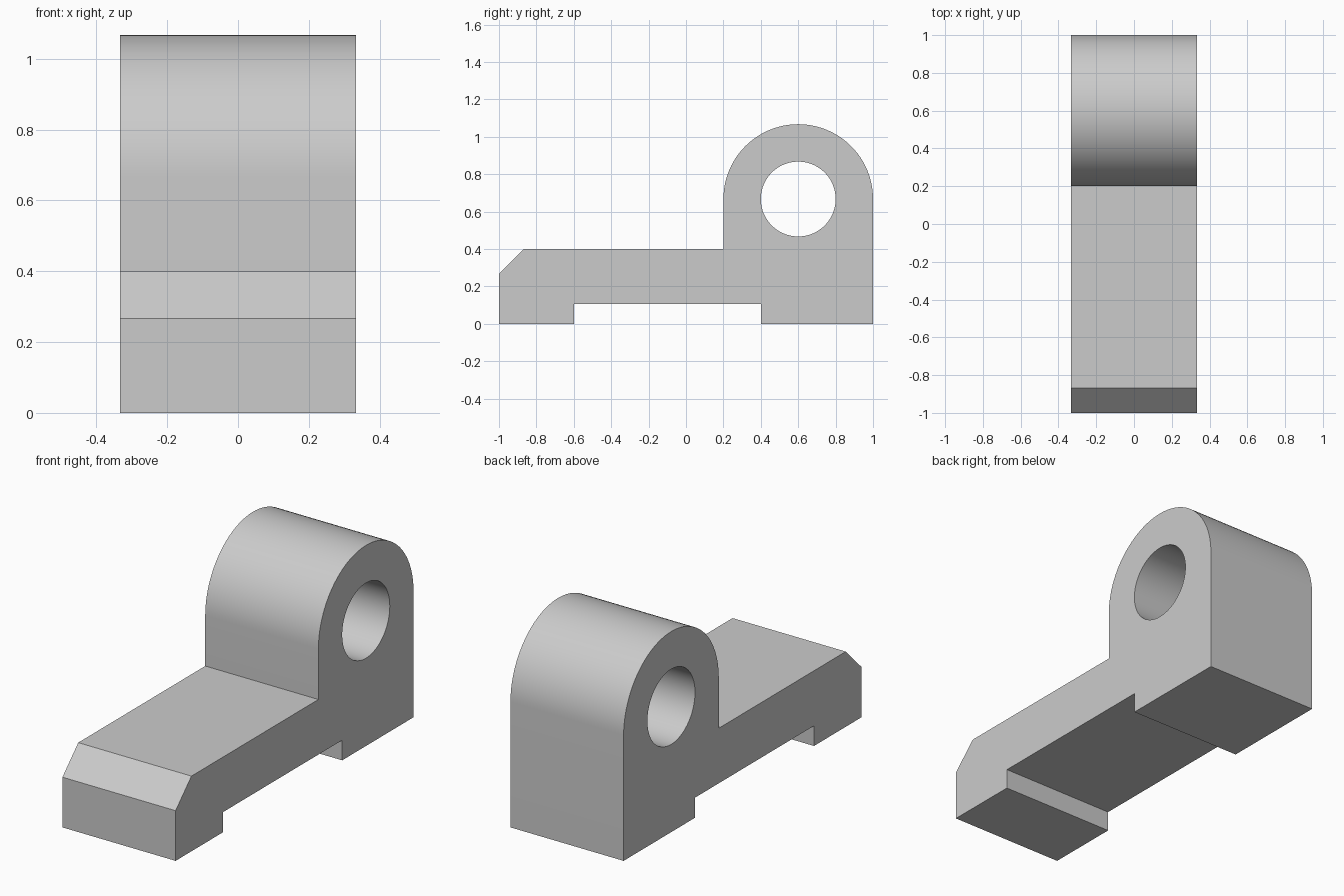
import bpy
import bmesh
from math import cos, sin, pi, radians

cube = bpy.data.objects.get("Cube")
if cube:
    bpy.data.objects.remove(cube, do_unlink=True)

HALF_WIDTH = 0.333
EYE_Y, EYE_Z = 0.6, 0.667
OUTER_R, HOLE_R = 0.4, 0.2
SEGMENTS = 48


def arc(radius, start, end, count):
    """Points (y, z) around the eye centre, both ends included."""
    angles = [start + (end - start) * i / count for i in range(count + 1)]
    return [(EYE_Y + radius * cos(a), EYE_Z + radius * sin(a)) for a in angles]


def add_loop(bm, points):
    verts = [bm.verts.new((-HALF_WIDTH, y, z)) for y, z in points]
    return [bm.edges.new((v, verts[i - 1])) for i, v in enumerate(verts)]


# Side outline: two feet, rounded eye, arm with chamfered tip
outline = [(-1, 0), (-0.6, 0), (-0.6, 0.107), (0.4, 0.107), (0.4, 0), (1, 0)]
outline += arc(OUTER_R, 0, pi, SEGMENTS)
outline += [(0.2, 0.4), (-0.867, 0.4), (-1, 0.267)]

# Round through-hole
hole = arc(HOLE_R, 0, 2 * pi, SEGMENTS * 2)[:-1]

# Fill the outline around the hole and extrude it across the width
bm = bmesh.new()
edges = add_loop(bm, outline) + add_loop(bm, hole)
bmesh.ops.triangle_fill(bm, edges=edges, use_beauty=True)
result = bmesh.ops.extrude_face_region(bm, geom=bm.faces[:], use_keep_orig=True)
moved = [g for g in result["geom"] if isinstance(g, bmesh.types.BMVert)]
bmesh.ops.translate(bm, verts=moved, vec=(2 * HALF_WIDTH, 0, 0))
bmesh.ops.recalc_face_normals(bm, faces=bm.faces[:])

mesh = bpy.data.meshes.new("hinge_bracket")
bm.to_mesh(mesh)
bm.free()
bracket = bpy.data.objects.new("hinge_bracket", mesh)
bpy.context.collection.objects.link(bracket)

# Plain grey material
grey = bpy.data.materials.new("light_grey")
grey.use_nodes = True
colour = (0.6, 0.6, 0.6, 1)
grey.diffuse_color = colour
grey.node_tree.nodes["Principled BSDF"].inputs["Base Color"].default_value = colour
mesh.materials.append(grey)

# Smooth curved walls, sharp corners
bpy.ops.object.select_all(action="DESELECT")
bracket.select_set(True)
bpy.context.view_layer.objects.active = bracket
bpy.ops.object.shade_smooth_by_angle(angle=radians(30))
